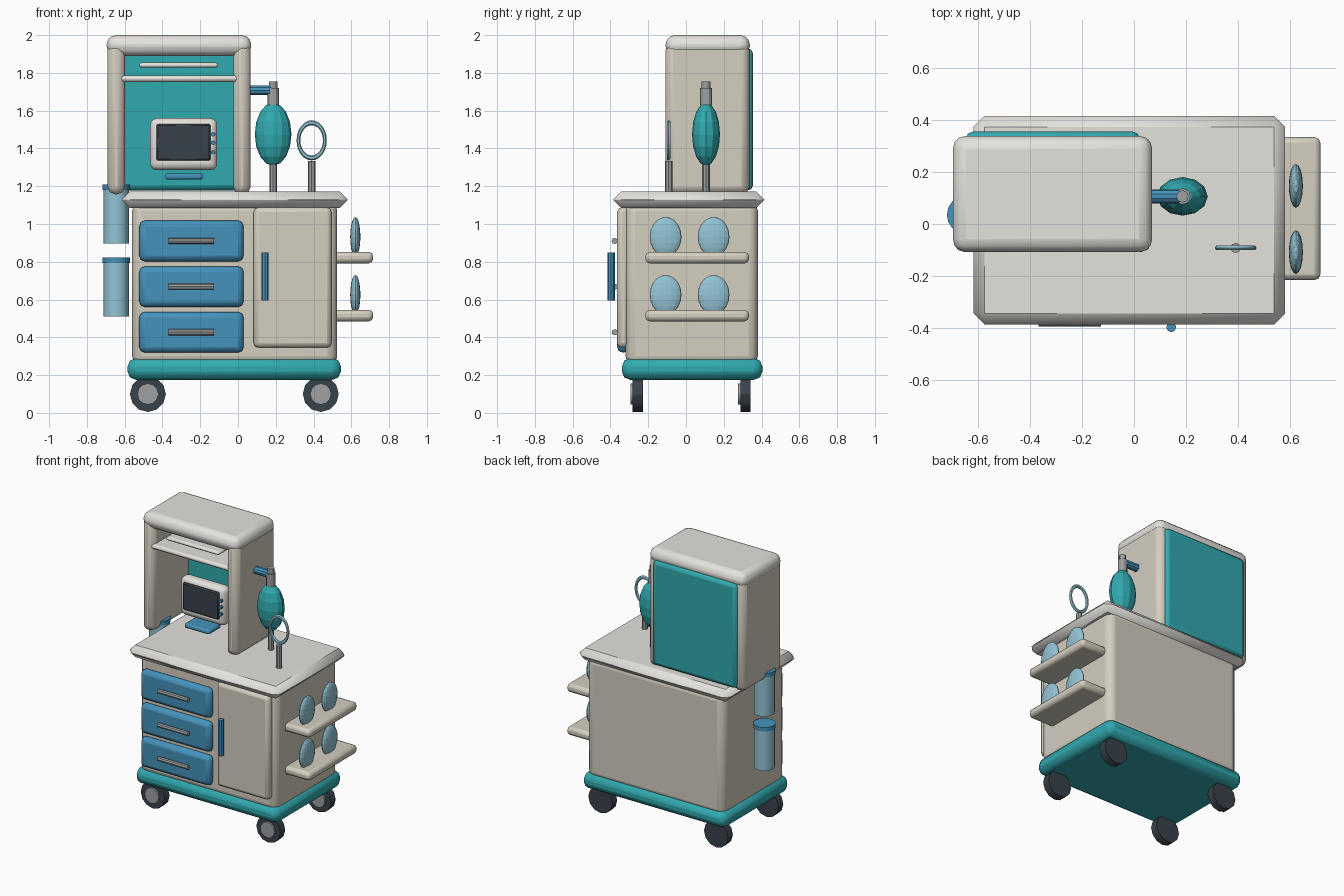
import bpy, math
from mathutils import Matrix

if "Cube" in bpy.data.objects:
    bpy.data.objects.remove(bpy.data.objects["Cube"])

COLORS = {
    "cream": (0.66, 0.62, 0.53, 1), "white": (0.78, 0.76, 0.72, 1),
    "teal": (0.03, 0.40, 0.43, 1), "blue": (0.06, 0.29, 0.50, 1),
    "pale_blue": (0.29, 0.55, 0.66, 1), "dark": (0.04, 0.055, 0.07, 1),
    "metal": (0.34, 0.35, 0.36, 1),
}
MATS = {}
for key, rgba in COLORS.items():
    MATS[key] = bpy.data.materials.new(key)
    MATS[key].diffuse_color = rgba


def finish(name, color, smooth=True):
    ob = bpy.context.object
    ob.name = name
    ob.data.materials.append(MATS[color])
    if smooth:
        bpy.ops.object.shade_smooth_by_angle(angle=math.radians(30))
    return ob


def box(name, x, y, z, color, bevel=0.0, segs=2):
    """Bevelled box from (min, max) ranges."""
    bpy.ops.mesh.primitive_cube_add(size=1)
    ob = bpy.context.object
    size = [r[1] - r[0] for r in (x, y, z)]
    mid = [(r[0] + r[1]) / 2 for r in (x, y, z)]
    ob.data.transform(Matrix.Diagonal((*size, 1)))
    ob.location = mid
    if bevel:
        m = ob.modifiers.new("bevel", "BEVEL")
        m.width = bevel
        m.segments = segs
    return finish(name, color)


def cyl(name, loc, r, length, color, axis="z", sides=12):
    rot = {"x": (0, math.pi / 2, 0), "y": (math.pi / 2, 0, 0), "z": (0, 0, 0)}[axis]
    bpy.ops.mesh.primitive_cylinder_add(vertices=sides, radius=r, depth=length,
                                        location=loc, rotation=rot)
    return finish(name, color)


def ellipsoid(name, loc, radii, color, segs=12, rings=8):
    bpy.ops.mesh.primitive_uv_sphere_add(segments=segs, ring_count=rings, radius=1, location=loc)
    bpy.context.object.data.transform(Matrix.Diagonal((*radii, 1)))
    return finish(name, color, smooth=False)


# Cart base, cabinet and worktop
box("base_plinth", (-0.585, 0.545), (-0.34, 0.405), (0.175, 0.29), "teal", 0.045)
box("cabinet_body", (-0.56, 0.525), (-0.32, 0.38), (0.25, 1.12), "cream", 0.05, 3)
box("worktop", (-0.615, 0.58), (-0.385, 0.415), (1.085, 1.172), "white", 0.042, 1)

# Wheels with front hubs
for sx, x in (("left", -0.477), ("right", 0.438)):
    for sy, y in (("front", -0.255), ("back", 0.315)):
        cyl(f"wheel_{sy}_{sx}", (x, y, 0.1), 0.095, 0.055, "dark", "y")
        cyl(f"hub_{sy}_{sx}", (x, y - 0.025, 0.1), 0.056, 0.03, "metal", "y")

# Drawers with bar handles
for i, z in enumerate((0.427, 0.668, 0.91)):
    box(f"drawer_{i + 1}", (-0.523, 0.03), (-0.365, -0.3), (z - 0.108, z + 0.108), "blue", 0.03)
    cyl(f"drawer_handle_{i + 1}", (-0.247, -0.378, z), 0.016, 0.24, "metal", "x", 8)

# Door
box("cabinet_door", (0.083, 0.495), (-0.365, -0.3), (0.345, 1.088), "cream", 0.025)
cyl("door_handle", (0.143, -0.396, 0.722), 0.019, 0.255, "blue", "z", 8)

# Hutch: side panels, roof, back panel, inner shelf and lamp
for side, x in (("left", (-0.69, -0.598)), ("right", (-0.025, 0.067))):
    box(f"hutch_side_{side}", x, (-0.108, 0.335), (1.157, 1.96), "cream", 0.04, 2)
box("hutch_roof", (-0.695, 0.07), (-0.108, 0.338), (1.89, 2.0), "white", 0.05, 3)
box("hutch_back", (-0.645, 0.022), (0.295, 0.355), (1.178, 1.93), "teal", 0.028)
box("hutch_shelf", (-0.632, 0.006), (-0.1, 0.31), (1.752, 1.786), "white", 0.015)
box("hutch_lamp", (-0.523, -0.105), (-0.07, 0.05), (1.828, 1.854), "white", 0.012)

# Monitor
box("monitor_case", (-0.465, -0.11), (0.0, 0.09), (1.285, 1.56), "white", 0.035, 3)
box("monitor_screen", (-0.432, -0.146), (-0.012, 0.02), (1.335, 1.53), "dark", 0.008, 1)
box("monitor_foot", (-0.385, -0.187), (-0.06, 0.08), (1.235, 1.268), "blue", 0.012)
for i, z in enumerate((1.38, 1.43, 1.475)):
    cyl(f"monitor_button_{i + 1}", (-0.132, -0.006, z), 0.012, 0.02, "blue", "y", 8)

# Breathing bag on its post, with hose to the hutch
BX, BY = 0.186, 0.106
cyl("bag_post", (BX, BY, 1.25), 0.02, 0.17, "metal", sides=8)
ellipsoid("breathing_bag", (BX, BY, 1.475), (0.097, 0.074, 0.167), "teal")
cyl("bag_neck", (BX, BY, 1.675), 0.031, 0.09, "metal")
cyl("bag_cap", (BX, BY, 1.735), 0.023, 0.04, "metal")
cyl("bag_hose", (0.115, BY, 1.708), 0.027, 0.12, "blue", "x", 10)

# Mask ring on its post
cyl("ring_post", (0.39, -0.092, 1.25), 0.02, 0.165, "metal", sides=8)
bpy.ops.mesh.primitive_torus_add(major_radius=0.07, minor_radius=0.01, major_segments=24,
                                 minor_segments=6, location=(0.39, -0.092, 1.443))
bpy.context.object.data.transform(
    Matrix.Diagonal((1, 1, 1.33, 1)) @ Matrix.Rotation(math.pi / 2, 4, "X"))
finish("mask_ring", "pale_blue")

# Right-hand shelves with standing discs
for row, z in (("lower", 0.515), ("upper", 0.822)):
    box(f"side_shelf_{row}", (0.5, 0.715), (-0.215, 0.333), (z - 0.03, z + 0.03), "cream", 0.022, 2)
    for i, y in enumerate((-0.108, 0.146)):
        ellipsoid(f"disc_{row}_{i + 1}", (0.621, y, z + 0.11), (0.027, 0.084, 0.105),
                  "pale_blue", 16, 10)

# Left-hand canisters with lids
for row, z in (("lower", 0.51), ("upper", 0.897)):
    cyl(f"canister_{row}", (-0.645, 0.035, z + 0.15), 0.068, 0.3, "pale_blue", sides=16)
    cyl(f"canister_lid_{row}", (-0.645, 0.035, z + 0.298), 0.073, 0.028, "blue", sides=16)

for m in bpy.data.materials:
    if m.users and not m.is_grease_pencil:
        m.use_nodes = True
        m.node_tree.nodes["Principled BSDF"].inputs["Base Color"].default_value = m.diffuse_color
